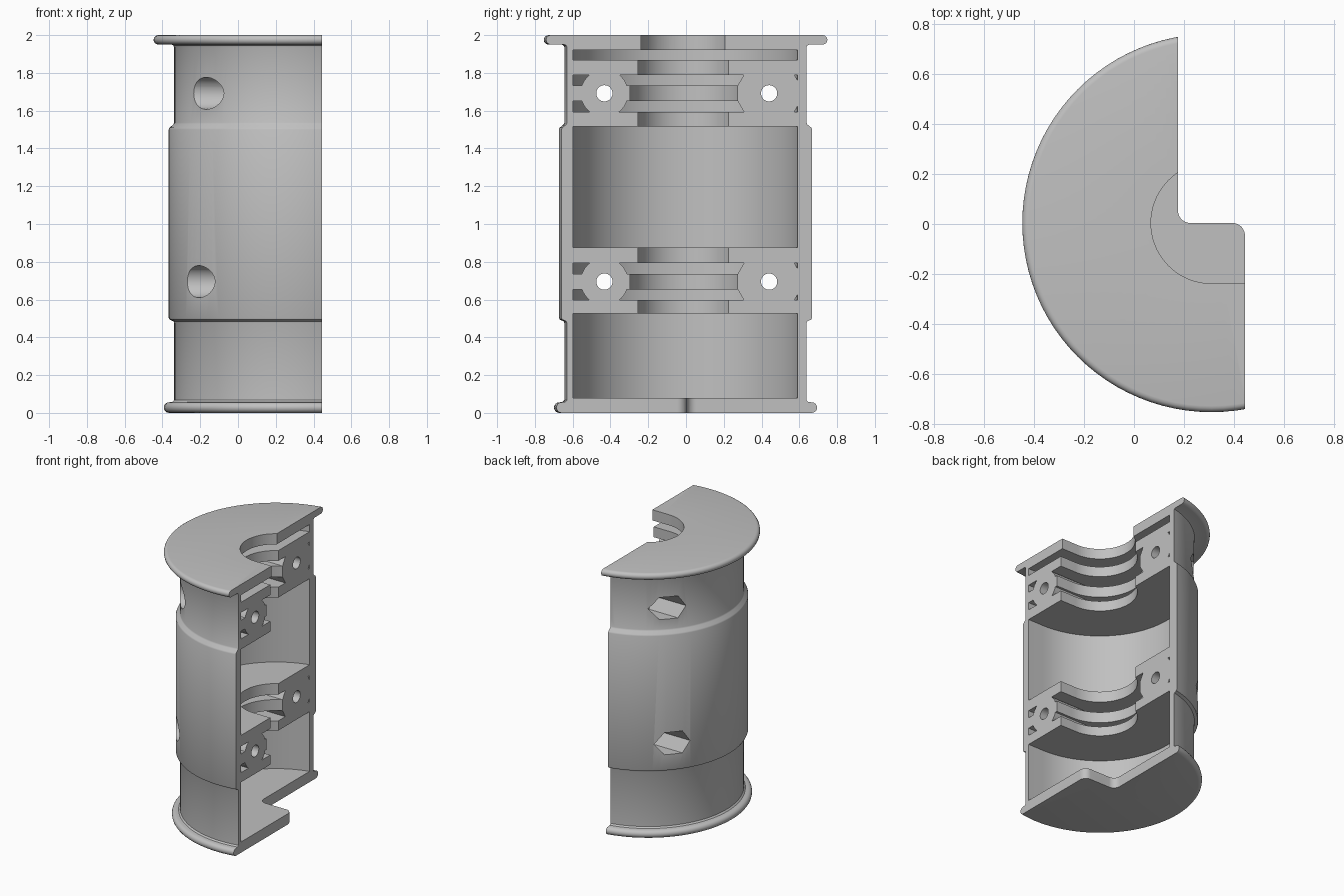
import bpy, bmesh, math
from mathutils import Matrix

cube = bpy.data.objects.get("Cube")
if cube:
    bpy.data.objects.remove(cube, do_unlink=True)

XC, YC = 0.31, 0.004        # axis of the round body
STEP = 0.134                # offset of the two cut planes from the axis
BOLT_Y = 0.436              # bolt offset from the axis
BEARINGS = (0.695, 1.692)   # bolt heights

grey = bpy.data.materials.new("plain grey")
grey.use_nodes = True
grey.diffuse_color = (0.53, 0.53, 0.53, 1)
grey.node_tree.nodes["Principled BSDF"].inputs["Base Color"].default_value = grey.diffuse_color


def make_object(name, bm):
    bmesh.ops.recalc_face_normals(bm, faces=bm.faces)
    mesh = bpy.data.meshes.new(name)
    bm.to_mesh(mesh)
    bm.free()
    mesh.materials.append(grey)
    obj = bpy.data.objects.new(name, mesh)
    bpy.context.collection.objects.link(obj)
    return obj


def prism(name, points, low, high, along_x=False):
    """Extrude an outline along z, or along x when its points are (y, z)."""
    bm = bmesh.new()
    place = (lambda p: (low, p[0], p[1])) if along_x else (lambda p: (p[0], p[1], low))
    face = bm.faces.new([bm.verts.new(place(p)) for p in points])
    moved = bmesh.ops.extrude_face_region(bm, geom=[face])["geom"]
    shift = (high - low, 0, 0) if along_x else (0, 0, high - low)
    bmesh.ops.translate(bm, vec=shift, verts=[v for v in moved if isinstance(v, bmesh.types.BMVert)])
    return make_object(name, bm)


def arc(cx, cy, r, start, end, n):
    angles = [math.radians(start + (end - start) * i / n) for i in range(n + 1)]
    return [(cx + r * math.cos(a), cy + r * math.sin(a)) for a in angles]


def cut(target, cutter):
    mod = target.modifiers.new("cut", 'BOOLEAN')
    mod.operation = 'DIFFERENCE'
    mod.solver = 'EXACT'
    mod.object = cutter
    bpy.context.view_layer.objects.active = target
    bpy.ops.object.modifier_apply(modifier=mod.name)
    bpy.data.objects.remove(cutter, do_unlink=True)


def bore(r, low, high):
    """Half-round pocket that runs straight out past the axis."""
    points = arc(XC, YC, r, 90, 270, 48) + [(1.3, YC - r), (1.3, YC + r)]
    return prism("bore", points, low, high)


def rod(side, z, r, sides, low, high):
    """Round or hexagonal bar along x at a bolt position."""
    points = arc(YC + side * BOLT_Y, z, r, 0, 360, sides)[:-1]
    return prism("rod", points, low, high, along_x=True)


# Outer shell: flanges with round rims, and a slightly wider middle
profile = [(0, 0)] + arc(0.675, 0.028, 0.028, -90, 90, 8)
profile += [(0.658, 0.058), (0.648, 0.068), (0.648, 0.475), (0.652, 0.485), (0.673, 0.494),
            (0.677, 0.503), (0.677, 1.5), (0.673, 1.51), (0.652, 1.527), (0.648, 1.537),
            (0.648, 1.935), (0.652, 1.945), (0.662, 1.95)]
profile += arc(0.732, 1.975, 0.025, -90, 90, 8) + [(0, 2)]
bm = bmesh.new()
verts = [bm.verts.new((r, 0, z)) for r, z in profile]
edges = [bm.edges.new(pair) for pair in zip(verts, verts[1:])]
bmesh.ops.spin(bm, geom=verts + edges, cent=(0, 0, 0), axis=(0, 0, 1),
               angle=math.tau, steps=96, use_merge=True)
bmesh.ops.remove_doubles(bm, verts=bm.verts, dist=0.0001)
bmesh.ops.transform(bm, matrix=Matrix.Translation((XC, YC, 0)), verts=bm.verts)
housing = make_object("cutaway_housing", bm)

# Central shaft hole, wide chambers and the thin slot under the lid
for r, low, high in ((0.242, 0.3, 2.1), (0.258, 0.3, 1.9), (0.603, 0.08, 0.525),
                     (0.603, 0.875, 1.517), (0.603, 1.867, 1.921)):
    cut(housing, bore(r, low, high))

for z in BEARINGS:
    # Bearing seat, with a groove above and below that leaves the bolt bosses
    cut(housing, bore(0.3, z - 0.08, z + 0.08))
    for low, high in ((z - 0.098, z - 0.041), (z + 0.041, z + 0.098)):
        groove = bore(0.603, low, high)
        cut(groove, rod(-1, z, 0.126, 32, -1, 1.5))
        cut(groove, rod(1, z, 0.19, 6, -1, 1.5))
        cut(housing, groove)
    # Bolt holes, with a round recess in front and a hexagonal one behind
    for side, r, sides in ((-1, 0.085, 32), (1, 0.095, 6)):
        cut(housing, rod(side, z, 0.043, 32, -1, 1))
        cut(housing, rod(side, z, r, sides, -1, 0.03))

# Stepped cutaway with rounded corners
left, right, f = XC - STEP, XC + STEP, 0.05
outline = [(left, 1)] + arc(left + f, YC + f, f, 180, 270, 8)
outline += arc(right - f, YC - f, f, 90, 0, 8) + [(right, -1), (1.4, -1), (1.4, 1)]
cut(housing, prism("section", outline, -0.1, 2.1))

bpy.ops.object.select_all(action='DESELECT')
housing.select_set(True)
bpy.context.view_layer.objects.active = housing
bpy.ops.object.shade_smooth_by_angle(angle=math.radians(30))
